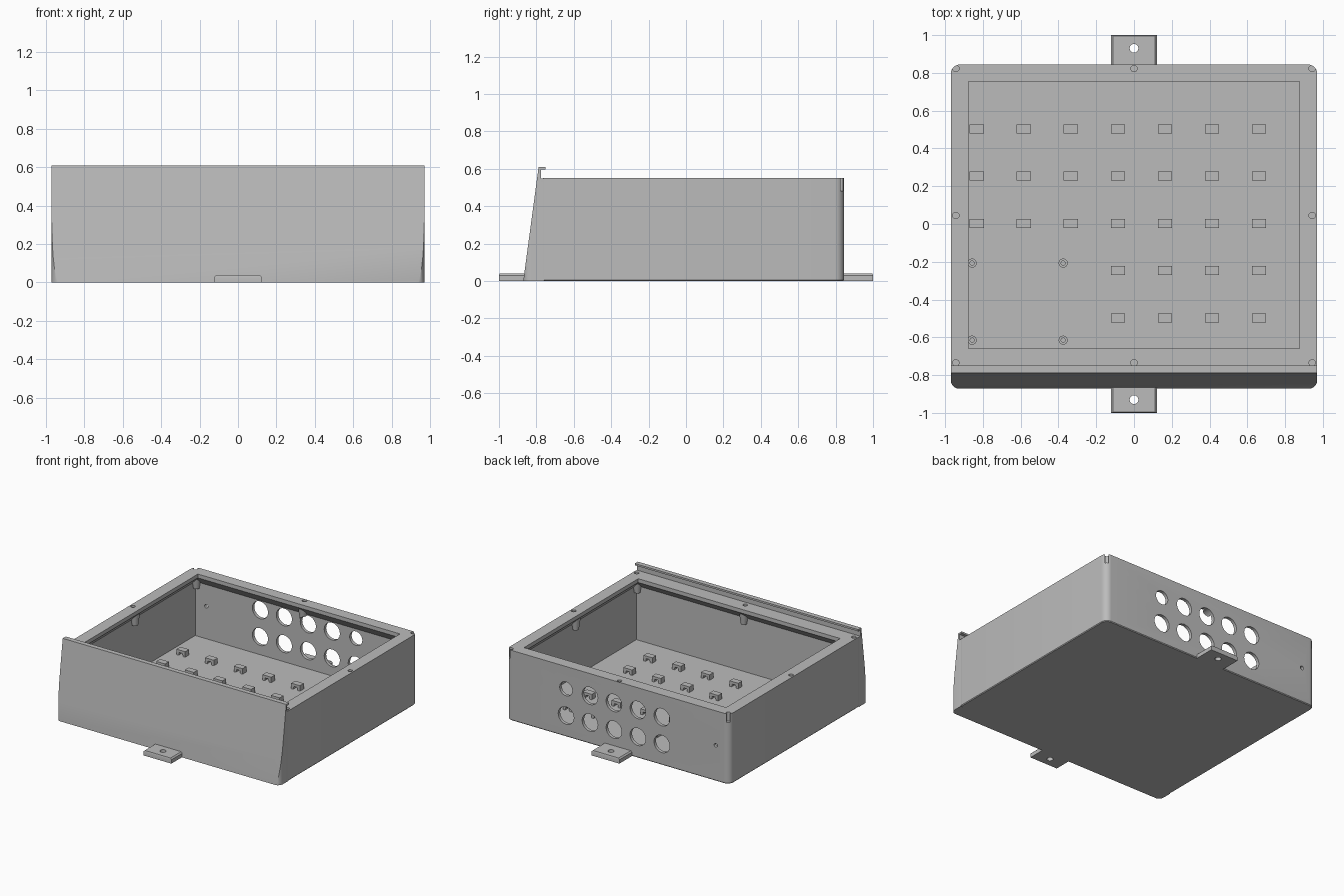
import bpy, bmesh, math
from mathutils import Matrix, Vector

if "Cube" in bpy.data.objects:
    bpy.data.objects.remove(bpy.data.objects["Cube"], do_unlink=True)

grey = bpy.data.materials.new("plain grey")
grey.use_nodes = True
grey.diffuse_color = (0.5, 0.5, 0.5, 1)
grey.node_tree.nodes["Principled BSDF"].inputs["Base Color"].default_value = grey.diffuse_color


def make(name, bm):
    bmesh.ops.recalc_face_normals(bm, faces=bm.faces)
    mesh = bpy.data.meshes.new(name)
    bm.to_mesh(mesh)
    bm.free()
    mesh.materials.append(grey)
    ob = bpy.data.objects.new(name, mesh)
    bpy.context.scene.collection.objects.link(ob)
    return ob


def loft(bm, rings):
    """Skin equal-length rings of points and cap both ends."""
    loops = [[bm.verts.new(p) for p in ring] for ring in rings]
    n = len(loops[0])
    for a, b in zip(loops, loops[1:]):
        for i in range(n):
            j = (i + 1) % n
            bm.faces.new((a[i], a[j], b[j], b[i]))
    bm.faces.new(loops[0][::-1])
    bm.faces.new(loops[-1])


def cylinder(bm, centre, r, depth, axis="Z", r2=None, sides=32):
    m = Matrix.Translation(centre)
    if axis == "Y":
        m = m @ Matrix.Rotation(math.pi / 2, 4, "X")
    bmesh.ops.create_cone(bm, cap_ends=True, segments=sides, radius1=r,
                          radius2=r if r2 is None else r2, depth=depth, matrix=m)


def outline(half_x, y0, y1, r_front, r_back, z, steps=8):
    """Rounded rectangle with separate front and back corner radii."""
    pts = []
    corners = ((1, y1, r_back, 0), (-1, y1, r_back, 1), (-1, y0, r_front, 2), (1, y0, r_front, 3))
    for sx, y, r, quarter in corners:
        cx, cy = sx * (half_x - r), y - r if y == y1 else y + r
        for k in range(steps + 1):
            a = (quarter + k / steps) * math.pi / 2
            pts.append((cx + r * math.cos(a), cy + r * math.sin(a), z))
    return pts


def rect(half_x, y0, y1, z):
    return [(half_x, y1, z), (-half_x, y1, z), (-half_x, y0, z), (half_x, y0, z)]


def combine(ob, other, operation):
    mod = ob.modifiers.new("cut", "BOOLEAN")
    mod.operation, mod.solver, mod.object = operation, "EXACT", other
    bpy.context.view_layer.objects.active = ob
    bpy.ops.object.modifier_apply(modifier=mod.name)
    bpy.data.objects.remove(other, do_unlink=True)


def smooth(ob):
    bpy.ops.object.select_all(action="DESELECT")
    ob.select_set(True)
    bpy.context.view_layer.objects.active = ob
    bpy.ops.object.shade_smooth_by_angle(angle=math.radians(30))


# Box body with a hollow that narrows to the overhanging rim
bm = bmesh.new()
loft(bm, [outline(0.965, -0.76, 0.84, 0.012, 0.045, 0),
          outline(0.97, -0.765, 0.845, 0.012, 0.05, 0.006),
          outline(0.97, -0.765, 0.845, 0.012, 0.05, 0.55)])
box = make("box_body", bm)
bm = bmesh.new()
loft(bm, [rect(0.945, -0.735, 0.82, 0.025), rect(0.945, -0.735, 0.82, 0.45),
          rect(0.877, -0.66, 0.755, 0.52), rect(0.877, -0.66, 0.755, 0.6)])
combine(box, make("hollow", bm), "DIFFERENCE")

# Lid screw bosses under the rim, then their blind holes
screws = [(x, y) for x in (-0.943, 0, 0.943) for y in (-0.735, 0.045, 0.823) if (x, y) != (0, 0.045)]
bm = bmesh.new()
for x, y in screws:
    sx = (x > 0) - (x < 0)
    sy = 0 if y == 0.045 else (1 if y > 0 else -1)
    cylinder(bm, (x - sx * 0.018, y - sy * 0.018, 0.46), 0.022, 0.1, r2=0.036)
combine(box, make("bosses", bm), "UNION")
bm = bmesh.new()
for x, y in screws:
    cylinder(bm, (x, y, 0.53), 0.017, 0.1, sides=24)
combine(box, make("screw_holes", bm), "DIFFERENCE")

# Cable holes through the back wall
bm = bmesh.new()
for i in range(5):
    for z in (0.165, 0.375):
        small = i == 4 and z > 0.3
        cylinder(bm, (-0.382 + i * 0.208, 0.83, z), 0.055 if small else 0.068, 0.1, "Y")
cylinder(bm, (-0.85, 0.83, 0.28), 0.015, 0.1, "Y", sides=20)
combine(box, make("cable_holes", bm), "DIFFERENCE")
smooth(box)

# Sloping front panel with a lip that hooks over the lid
profile = [(-0.87, 0), (-0.76, 0), (-0.76, 0.549), (-0.775, 0.549), (-0.775, 0.596),
           (-0.75, 0.596), (-0.75, 0.61), (-0.788, 0.61)]
bm = bmesh.new()
loft(bm, [[(x, y, z) for y, z in profile] for x in (-0.98, 0.98)])
panel = make("front_panel", bm)
bm = bmesh.new()
loft(bm, [outline(0.97, -0.872, -0.6, 0.045, 0.02, z) for z in (-0.1, 0.8)])
combine(panel, make("panel_trim", bm), "INTERSECT")
smooth(panel)

# Mounting tabs, front and back
for side, name, inner in ((-1, "front_tab", 0.855), (1, "back_tab", 0.84)):
    bm = bmesh.new()
    y0, y1 = sorted((side * inner, side))
    loft(bm, [rect(0.122, y0, y1, 0), rect(0.122, y0, y1, 0.03),
              rect(0.112, y0 + 0.004, y1 - 0.004, 0.04)])
    tab = make(name, bm)
    bm = bmesh.new()
    cylinder(bm, (0, side * 0.93, 0), 0.023, 0.2)
    combine(tab, make("tab_hole", bm), "DIFFERENCE")
    smooth(tab)

# Cable tie bridges on the floor
arch = [(-0.038, 0), (-0.038, 0.045), (0.038, 0.045), (0.038, 0),
        (0.02, 0), (0.014, 0.025), (-0.014, 0.025), (-0.02, 0)]
bm = bmesh.new()
for row in range(5):
    for col in range(7):
        if row < 2 and col < 3:
            continue
        cx, cy = -0.832 + col * 0.249, -0.497 + row * 0.25
        loft(bm, [[(cx + x, cy + dy, 0.023 + z) for x, z in arch] for dy in (-0.024, 0.024)])
make("cable_tie_bridges", bm)

# Circuit board standoffs: hollow turned posts
bm = bmesh.new()
for cx in (-0.857, -0.375):
    for cy in (-0.207, -0.615):
        rings = []
        for r, z in ((0.024, 0.022), (0.024, 0.07), (0.011, 0.07), (0.011, 0.03)):
            rings.append([(cx + r * math.cos(k * math.tau / 24), cy + r * math.sin(k * math.tau / 24), z)
                          for k in range(24)])
        loft(bm, rings)
smooth(make("board_standoffs", bm))
